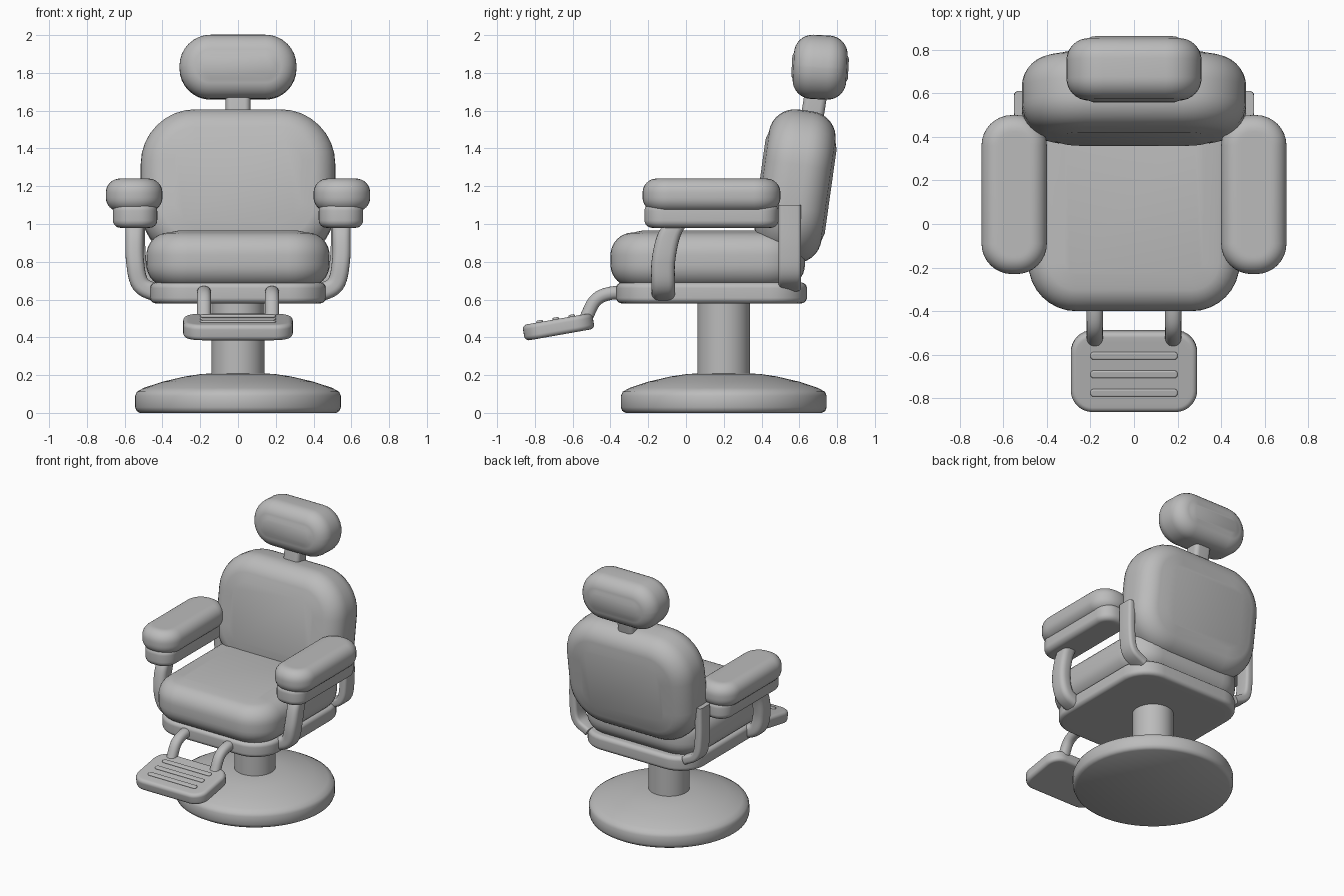
import bpy, bmesh, math
from mathutils import Vector, Matrix

if "Cube" in bpy.data.objects:
    bpy.data.objects.remove(bpy.data.objects["Cube"], do_unlink=True)

GREY = (0.5, 0.5, 0.5, 1.0)
mat = bpy.data.materials.new("plain grey")
mat.use_nodes = True
mat.diffuse_color = GREY
mat.node_tree.nodes["Principled BSDF"].inputs["Base Color"].default_value = GREY


def finish(name, bm, angle=50):
    bmesh.ops.recalc_face_normals(bm, faces=bm.faces)
    mesh = bpy.data.meshes.new(name)
    bm.to_mesh(mesh)
    bm.free()
    mesh.materials.append(mat)
    obj = bpy.data.objects.new(name, mesh)
    bpy.context.collection.objects.link(obj)
    bpy.ops.object.select_all(action="DESELECT")
    obj.select_set(True)
    bpy.context.view_layer.objects.active = obj
    bpy.ops.object.shade_smooth_by_angle(angle=math.radians(angle))
    return obj


def loft(bm, rings):
    """Skin a list of equal point rings and close both ends."""
    rows = [[bm.verts.new(p) for p in ring] for ring in rings]
    n = len(rows[0])
    for a, b in zip(rows, rows[1:]):
        for i in range(n):
            j = (i + 1) % n
            bm.faces.new((a[i], a[j], b[j], b[i]))
    bm.faces.new(rows[0])
    bm.faces.new(rows[-1])


def rounded_rect(hx, hy, r, z, steps=8):
    ring = []
    for k, (sx, sy) in enumerate(((1, 1), (-1, 1), (-1, -1), (1, -1))):
        for i in range(steps + 1):
            a = math.pi / 2 * (k + i / steps)
            ring.append(Vector((sx * (hx - r) + r * math.cos(a),
                                sy * (hy - r) + r * math.sin(a), z)))
    return ring


def pillow(name, size, corner, edge, loc, tilt=0, crown=0.0):
    """Padded slab: rounded outline in x/y, rolled edges, slight crown."""
    hx, hy, hz = (s / 2 for s in size)
    ez = min(edge, hz)
    rings = []

    def ring(inset, z):
        rings.append(rounded_rect(hx - inset, hy - inset, max(corner - inset, 0.01), z))

    flat = hz - crown
    ez = min(ez, flat)
    ring(edge + 0.1 * min(hx, hy), -hz)
    for sign in (-1, 1):
        for i in range(9):
            t = math.pi / 2 * (i / 8 if sign > 0 else 1 - i / 8)
            ring(edge * (1 - math.cos(t)), sign * (flat - ez + ez * math.sin(t)))
    ring(edge + 0.1 * min(hx, hy), hz)
    bm = bmesh.new()
    loft(bm, rings)
    bmesh.ops.remove_doubles(bm, verts=bm.verts, dist=1e-5)
    bm.transform(Matrix.Translation(loc) @ Matrix.Rotation(math.radians(tilt), 4, "X"))
    return finish(name, bm)


def smooth_path(pts, steps=6):
    pts = [Vector(p) for p in pts]
    ext = [2 * pts[0] - pts[1]] + pts + [2 * pts[-1] - pts[-2]]
    out = []
    for p0, p1, p2, p3 in zip(ext, ext[1:], ext[2:], ext[3:]):
        for i in range(steps):
            t = i / steps
            out.append(0.5 * (2 * p1 + (p2 - p0) * t + (2 * p0 - 5 * p1 + 4 * p2 - p3) * t ** 2
                              + (3 * p1 - p0 - 3 * p2 + p3) * t ** 3))
    return out + [pts[-1]]


def bar(name, pts, axis, width, thick, corner):
    """Sweep a rounded bar along a path, its width held along one axis."""
    path = smooth_path(pts)
    axis = Vector(axis)
    rings = []
    for i, p in enumerate(path):
        tangent = path[min(i + 1, len(path) - 1)] - path[max(i - 1, 0)]
        normal = tangent.cross(axis).normalized()
        rings.append([p + axis * q.x + normal * q.y
                      for q in rounded_rect(width / 2, thick / 2, corner, 0, 4)])
    bm = bmesh.new()
    loft(bm, rings)
    return finish(name, bm)


def lathe(name, profile, centre, sides=64):
    bm = bmesh.new()
    loft(bm, [[Vector((centre[0] + r * math.cos(2 * math.pi * i / sides),
                       centre[1] + r * math.sin(2 * math.pi * i / sides), z))
               for i in range(sides)] for r, z in profile])
    return finish(name, bm)


# Pedestal
lathe("floor_base", [(0.52, 0), (0.537, 0.01), (0.545, 0.03), (0.545, 0.09), (0.535, 0.112),
                     (0.5, 0.132), (0.4, 0.165), (0.28, 0.193), (0.2, 0.205), (0.13, 0.21)],
      (0, 0.2))
lathe("column", [(0.14, 0.19), (0.14, 0.6)], (0, 0.2))

# Seat
pillow("seat_frame", (0.93, 1.01, 0.11), 0.2, 0.03, (0, 0.135, 0.635))
pillow("seat_cushion", (0.97, 1.03, 0.31), 0.22, 0.12, (0, 0.115, 0.81), crown=0.01)

# Back and headrest
pillow("backrest", (1.03, 0.81, 0.38), 0.29, 0.14, (0, 0.578, 1.2), 82, crown=0.012)
pillow("headrest_post", (0.13, 0.12, 0.22), 0.03, 0.01, (0, 0.68, 1.64), -9)
pillow("headrest", (0.62, 0.34, 0.3), 0.165, 0.1, (0, 0.71, 1.83), 87, crown=0.008)

# Arms
for side, s in (("left", 1), ("right", -1)):
    pillow(side + "_arm_pad", (0.3, 0.73, 0.175), 0.14, 0.075, (s * 0.55, 0.135, 1.153))
    pillow(side + "_arm_rail", (0.235, 0.71, 0.13), 0.1, 0.04, (s * 0.545, 0.135, 1.045))
    bar(side + "_front_arm_support",
        [(s * 0.545, -0.03, 1.03), (s * 0.548, -0.09, 0.94), (s * 0.545, -0.12, 0.8),
         (s * 0.515, -0.12, 0.68), (s * 0.42, -0.12, 0.63)],
        (0, 1, 0), 0.125, 0.095, 0.035)
    bar(side + "_rear_arm_support",
        [(s * 0.52, 0.55, 1.1), (s * 0.52, 0.55, 0.86), (s * 0.495, 0.55, 0.73),
         (s * 0.4, 0.55, 0.67)],
        (0, 1, 0), 0.12, 0.06, 0.02)
    # Footrest bracket
    bar(side + "_footrest_bracket",
        [(s * 0.18, -0.3, 0.635), (s * 0.18, -0.4, 0.633), (s * 0.18, -0.48, 0.595),
         (s * 0.18, -0.535, 0.49)],
        (1, 0, 0), 0.075, 0.07, 0.032)

# Footrest
TILT = 10
pillow("footrest", (0.58, 0.375, 0.085), 0.1, 0.025, (0, -0.675, 0.455), TILT)
for i in range(3):
    y = -0.775 + 0.085 * i
    z = 0.499 + (y + 0.682) * math.tan(math.radians(TILT))
    pillow("footrest_rib_%d" % (i + 1), (0.4, 0.035, 0.016), 0.015, 0.007, (0, y, z), TILT)
